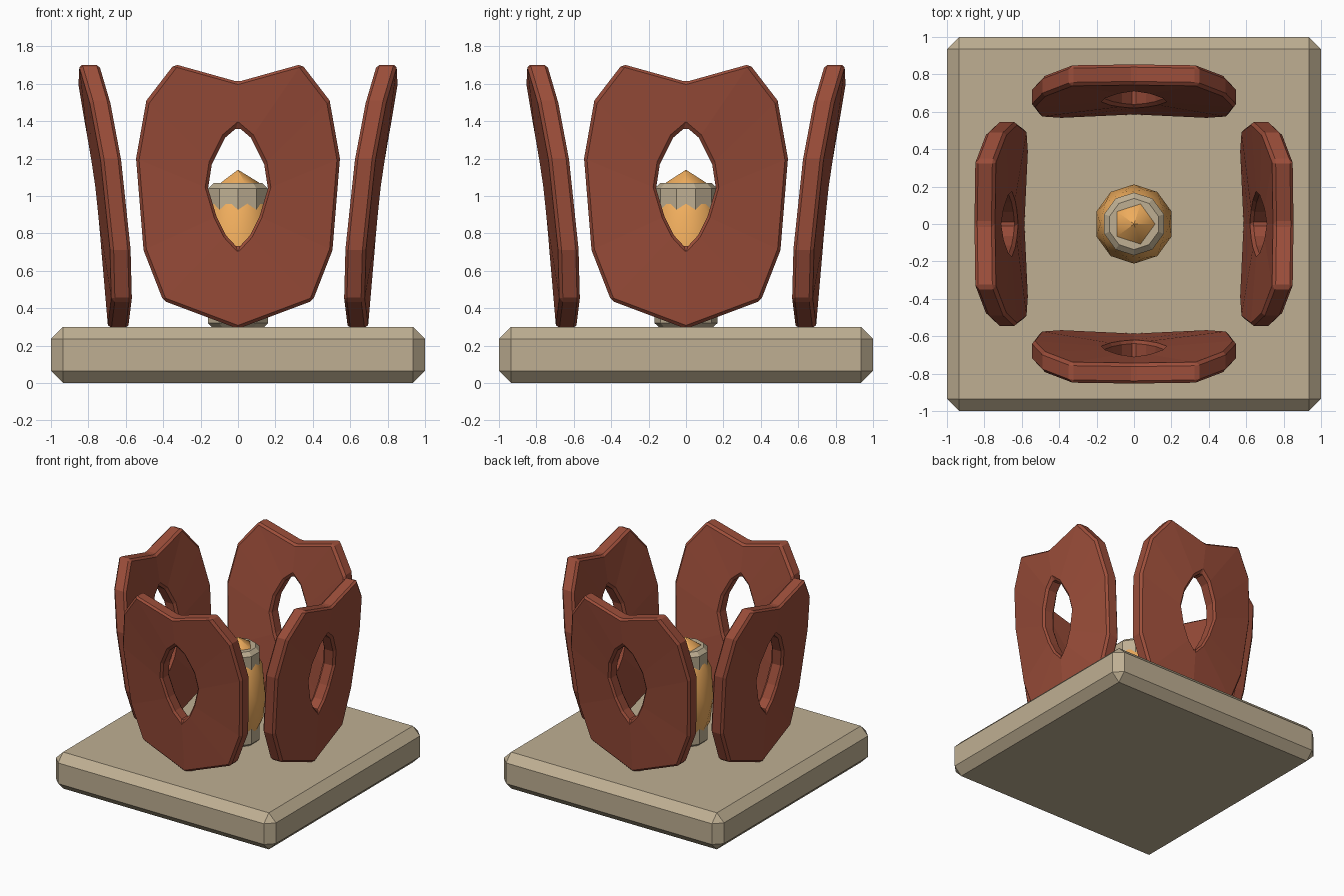
import bpy, bmesh
from math import pi

if "Cube" in bpy.data.objects:
    bpy.data.objects.remove(bpy.data.objects["Cube"])

def material(name, rgb):
    m = bpy.data.materials.new(name)
    m.diffuse_color = (*rgb, 1)
    m.use_nodes = True
    m.node_tree.nodes["Principled BSDF"].inputs["Base Color"].default_value = m.diffuse_color
    return m

stone = material("stone", (0.52, 0.43, 0.29))
clay = material("clay", (0.33, 0.075, 0.042))
glow = material("glow", (0.87, 0.42, 0.11))

def bevel(ob, width, angle=0.5):
    b = ob.modifiers.new("bevel", 'BEVEL')
    b.width, b.segments = width, 1
    b.limit_method, b.angle_limit = 'ANGLE', angle

# Square base slab
bpy.ops.mesh.primitive_cube_add(size=1, location=(0, 0, 0.15))
base = bpy.context.object
base.name = "base"
base.dimensions = (2, 2, 0.3)
bpy.ops.object.transform_apply(location=False, scale=True)
base.data.materials.append(stone)
bevel(base, 0.065)

# Curved shield panel: half outlines (x, z) from bottom to top, mirrored into rings
OUTER = [(0, 0.29), (0.40, 0.44), (0.505, 0.71), (0.545, 1.2), (0.49, 1.51), (0.34, 1.705), (0, 1.61)]
HOLE = [(0, 0.72), (0.065, 0.79), (0.115, 0.89), (0.16, 1.04), (0.14, 1.17), (0.07, 1.31), (0, 1.37)]
HALF_THICK = 0.055

def ring(half):
    return half + [(-x, z) for x, z in half[-2:0:-1]]

def panel_mesh():
    bm = bmesh.new()

    def loop(points, side):
        out = []
        for x, z in points:
            h = z - 0.3
            depth = 0.64 + 0.07 * h + 0.04 * h * h - 0.19 * x * x
            out.append(bm.verts.new((x, -depth + side * HALF_THICK, z)))
        return out

    fo, fh = loop(ring(OUTER), -1), loop(ring(HOLE), -1)
    bo, bh = loop(ring(OUTER), 1), loop(ring(HOLE), 1)
    for a, b in ((fo, fh), (fh, bh), (bh, bo), (bo, fo)):
        n = len(a)
        for i in range(n):
            j = (i + 1) % n
            bm.faces.new((a[i], a[j], b[j], b[i]))
    bmesh.ops.recalc_face_normals(bm, faces=bm.faces)
    me = bpy.data.meshes.new("panel")
    bm.to_mesh(me)
    bm.free()
    me.materials.append(clay)
    return me

# Four panels around the lamp
mesh = panel_mesh()
for i, side in enumerate(("front", "right", "back", "left")):
    ob = bpy.data.objects.new(side + "_panel", mesh)
    bpy.context.collection.objects.link(ob)
    ob.rotation_euler.z = i * pi / 2
    bevel(ob, 0.017)

# Lamp post: bevelled ten-sided cylinder
bpy.ops.mesh.primitive_cylinder_add(vertices=10, radius=0.168, depth=0.78, location=(0, 0, 0.68))
post = bpy.context.object
post.name = "lamp_post"
post.data.materials.append(stone)
bevel(post, 0.03, 1.0)

# Glowing core bulging through the post
bpy.ops.mesh.primitive_ico_sphere_add(subdivisions=2, radius=1, location=(0, 0, 0.685))
core = bpy.context.object
core.name = "lamp_core"
core.scale = (0.212, 0.212, 0.455)
bpy.ops.object.transform_apply(location=False, scale=True)
core.data.materials.append(glow)
bpy.ops.object.shade_smooth_by_angle()
